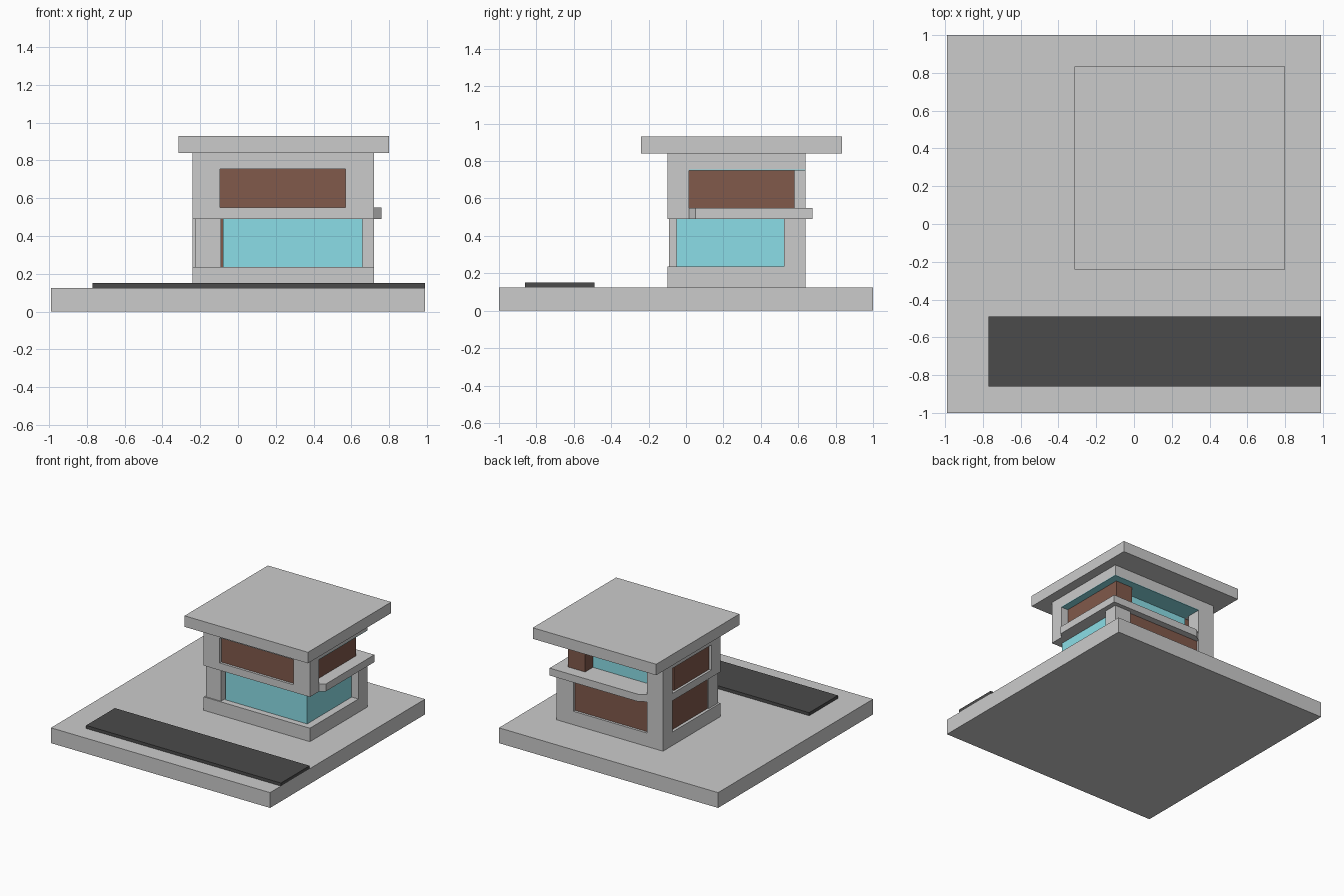
import bpy, bmesh

if "Cube" in bpy.data.objects:
    bpy.data.objects.remove(bpy.data.objects["Cube"])


def material(name, rgb):
    m = bpy.data.materials.new(name)
    m.diffuse_color = (*rgb, 1)
    m.use_nodes = True
    m.node_tree.nodes["Principled BSDF"].inputs["Base Color"].default_value = m.diffuse_color
    return m


GLASS = material("glass_teal", (0.26, 0.73, 0.80))
WOOD = material("wood_brown", (0.22, 0.10, 0.07))
ASPHALT = material("asphalt", (0.07, 0.07, 0.07))


def prism(name, points, z0, z1, mat=None):
    """Extrude a counter-clockwise plan outline from z0 to z1."""
    bm = bmesh.new()
    face = bm.faces.new([bm.verts.new((x, y, z0)) for x, y in points])
    ext = bmesh.ops.extrude_face_region(bm, geom=[face])
    for v in ext["geom"]:
        if isinstance(v, bmesh.types.BMVert):
            v.co.z = z1
    bmesh.ops.recalc_face_normals(bm, faces=bm.faces)
    mesh = bpy.data.meshes.new(name)
    bm.to_mesh(mesh)
    bm.free()
    if mat:
        mesh.materials.append(mat)
    ob = bpy.data.objects.new(name, mesh)
    bpy.context.collection.objects.link(ob)
    return ob


def box(name, x0, x1, y0, y1, z0, z1, mat=None):
    return prism(name, [(x0, y0), (x1, y0), (x1, y1), (x0, y1)], z0, z1, mat)


# outer plan of the house and storey levels
X0, X1, Y0, Y1 = -0.24, 0.72, -0.10, 0.64
GROUND, SILL, FLOOR, DECK, HEAD, TOP = 0.125, 0.235, 0.49, 0.55, 0.755, 0.84

# site
box("ground_slab", -0.99, 0.99, -1, 1, 0, GROUND)
box("driveway", -0.77, 0.99, -0.86, -0.49, GROUND, 0.15, ASPHALT)

# horizontal bands of the house
box("plinth", X0, X1, Y0, Y1, GROUND, SILL)
box("upper_floor", X0, X1, Y0, Y1, FLOOR, DECK)
box("top_band", X0, X1, Y0, Y1, HEAD, TOP)
box("roof", -0.315, 0.80, -0.24, 0.835, TOP, 0.93)

# corner columns
box("front_left_column", -0.225, -0.09, -0.09, 0.03, SILL, FLOOR)
box("back_right_column", 0.57, X1, 0.525, Y1, SILL, FLOOR)
for label, z0, z1 in (("lower", SILL, FLOOR), ("upper", DECK, HEAD)):
    box(label + "_back_left_column", X0, -0.095, 0.52, Y1, z0, z1)
box("upper_front_left_corner", X0, -0.095, Y0, 0.015, DECK, HEAD)
box("upper_front_right_corner", 0.57, X1, Y0, 0.015, DECK, HEAD)

# ground floor infill
box("ground_glazing", -0.08, 0.66, -0.05, 0.53, SILL, FLOOR, GLASS)
box("ground_left_panel", -0.215, -0.08, 0.03, 0.53, SILL, FLOOR, WOOD)
box("ground_back_panel", -0.095, 0.57, 0.53, 0.62, SILL, FLOOR, WOOD)

# upper floor infill: brown walls, balcony window and teal soffit
prism("upper_wall", [(-0.22, -0.08), (0.66, -0.08), (0.66, 0.58), (0.505, 0.58),
                     (0.505, 0.47), (-0.22, 0.47)], DECK, HEAD, WOOD)
box("balcony_window", -0.095, 0.505, 0.47, 0.48, DECK, HEAD, GLASS)
prism("balcony_soffit", [(0.66, 0.015), (X1, 0.015), (X1, Y1), (-0.095, Y1),
                         (-0.095, 0.48), (0.505, 0.48), (0.505, 0.58), (0.66, 0.58)],
      0.75, HEAD, GLASS)

# wrap-around balcony edge with chamfered ends
prism("balcony", [(X1, 0.015), (0.76, 0.05), (0.76, 0.675), (-0.04, 0.675),
                  (-0.095, Y1), (X1, Y1)], FLOOR, DECK)
